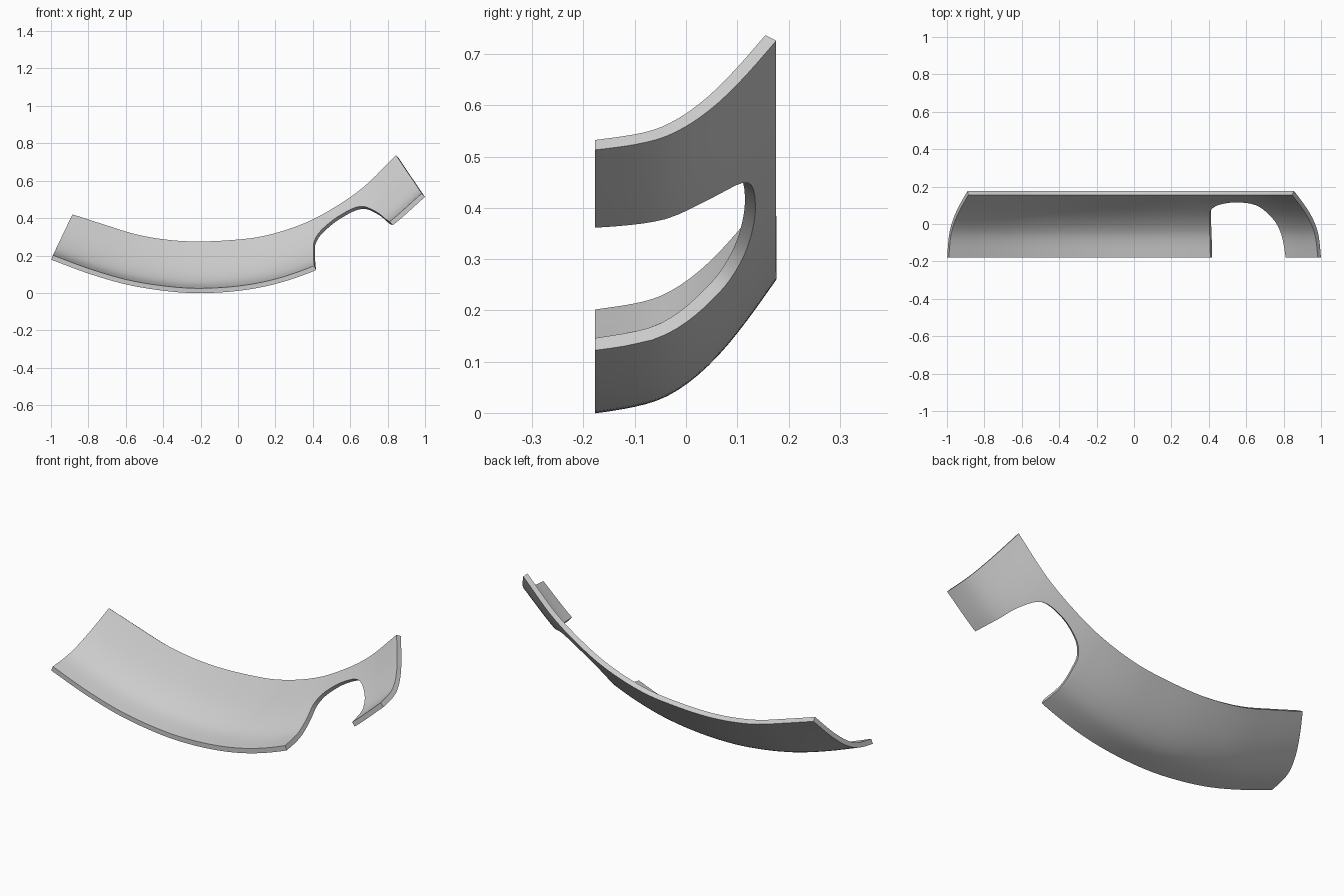
import bpy, math

if "Cube" in bpy.data.objects:
    bpy.data.objects.remove(bpy.data.objects["Cube"])

THICK = 0.026
FRONT, BACK = -0.178, 0.155
ROWS = 18


def spline(table, x):
    """Smooth interpolation through rows (x, v1, v2...)."""
    n = len(table)
    i = 0
    while i < n - 2 and x > table[i + 1][0]:
        i += 1
    a, b = table[i], table[i + 1]
    h = b[0] - a[0]
    t = (x - a[0]) / h

    def slope(k, c):
        lo, hi = table[max(k - 1, 0)], table[min(k + 1, n - 1)]
        return (hi[c] - lo[c]) / (hi[0] - lo[0])

    return [(2*t**3 - 3*t*t + 1) * a[c] + (t**3 - 2*t*t + t) * h * slope(i, c)
            + (3*t*t - 2*t**3) * b[c] + (t**3 - t*t) * h * slope(i + 1, c)
            for c in range(1, len(a))]


# Lower curve x, z and matching upper curve x, z
rails = [(-1.0, .18, -.885, .42), (-.8, .105, -.715, .365), (-.6, .047, -.54, .312),
         (-.4, .013, -.375, .284), (-.22, 0, -.22, .275), (0, .012, -.03, .283),
         (.2, .05, .13, .303), (.41, .122, .31, .355), (.6, .217, .47, .43),
         (.82, .36, .67, .565), (.996, .512, .845, .737)]

# Cross-section: depth y, share of the height
section = [(-.178, .09), (-.1, .14), (-.05, .2), (0, .32), (.05, .495), (.1, .72), (.155, 1)]

# Edge of the rounded cutout: lower-curve x, depth y
cutout = [(.417, -.178), (.425, -.05), (.449, .03), (.473, .07), (.535, .1), (.647, .115),
          (.757, .1), (.803, .03), (.817, -.07), (.824, -.178)]
cutout = [(k, *p) for k, p in enumerate(cutout)]


def span(a, b, n):
    return [a + (b - a) * k / n for k in range(n + 1)]


# Each column of the shell starts at the front edge or at the cutout edge
columns = [(b, FRONT) for b in span(-1, .417, 40)]
columns += [tuple(spline(cutout, k)) for k in span(0, 9, 45)[1:-1]]
columns += [(b, FRONT) for b in span(.824, .996, 8)]

verts, faces = [], []
for b, start in columns:
    z0, x1, z1 = spline(rails, b)
    for y in span(max(start, FRONT), BACK, ROWS):
        s = spline(section, y)[0]
        verts.append((b + (x1 - b) * s, y, z0 + (z1 - z0) * s))
w = ROWS + 1
for i in range(len(columns) - 1):
    for j in range(ROWS):
        a = i * w + j
        faces.append((a, a + 1, a + w + 1, a + w))

mesh = bpy.data.meshes.new("curved_shell")
mesh.from_pydata(verts, [], faces)
mesh.update()
shell = bpy.data.objects.new("curved_shell", mesh)
bpy.context.collection.objects.link(shell)

grey = bpy.data.materials.new("light_grey")
grey.diffuse_color = (0.6, 0.6, 0.6, 1)
grey.use_nodes = True
grey.node_tree.nodes["Principled BSDF"].inputs["Base Color"].default_value = grey.diffuse_color
mesh.materials.append(grey)

# Wall thickness, added on the outer side
solid = shell.modifiers.new("thickness", 'SOLIDIFY')
solid.thickness = THICK
solid.offset = 1
bpy.context.view_layer.objects.active = shell
shell.select_set(True)
bpy.ops.object.modifier_apply(modifier="thickness")

# Keep the front and back rims flush
for v in shell.data.vertices:
    if v.co.y < FRONT + 0.005:
        v.co.y = FRONT
    v.co.y = min(v.co.y, 0.178)

bpy.ops.object.shade_smooth_by_angle(angle=math.radians(35))
